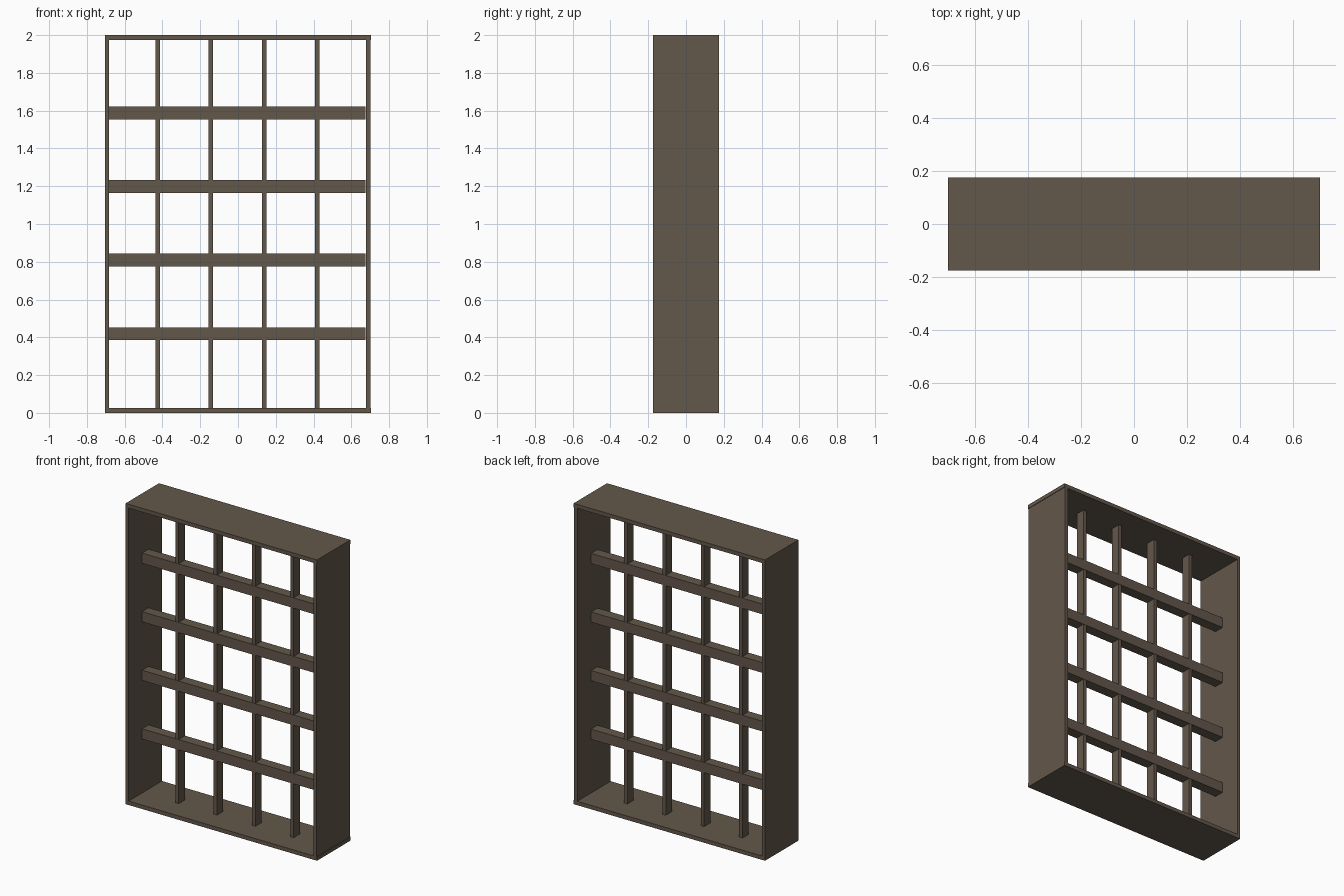
import bpy

if "Cube" in bpy.data.objects:
    bpy.data.objects.remove(bpy.data.objects["Cube"])

wood = bpy.data.materials.new("dark brown wood")
wood.diffuse_color = (0.124, 0.095, 0.07, 1.0)
wood.use_nodes = True
wood.node_tree.nodes["Principled BSDF"].inputs["Base Color"].default_value = wood.diffuse_color


def box(name, x, y, z):
    """Box from (min, max) pairs on each axis."""
    bpy.ops.mesh.primitive_cube_add(size=1, location=[(a + b) / 2 for a, b in (x, y, z)])
    o = bpy.context.object
    o.name = name
    o.scale = [b - a for a, b in (x, y, z)]
    bpy.ops.object.transform_apply(location=False, rotation=False, scale=True)
    o.data.materials.append(wood)
    return o


W, D, H, T = 0.704, 0.175, 2.0, 0.026

# Outer frame
box("bottom_panel", (-W, W), (-D, D), (0, T))
box("top_panel", (-W, W), (-D, D), (H - T, H))
box("left_panel", (-W, -0.682), (-D, D), (T, H - T))
box("right_panel", (0.677, 0.701), (-D, D), (T, H - T))

# Horizontal rails
for i in range(4):
    z = 0.419 + i * 0.3895
    box(f"rail_{i + 1}", (-0.683, 0.674), (-0.034, 0.034), (z - 0.034, z + 0.034))

# Vertical posts
for i in range(4):
    x = -0.426 + i * 0.282
    box(f"post_{i + 1}", (x - 0.012, x + 0.012), (-0.032, 0.032), (T, H - T))
